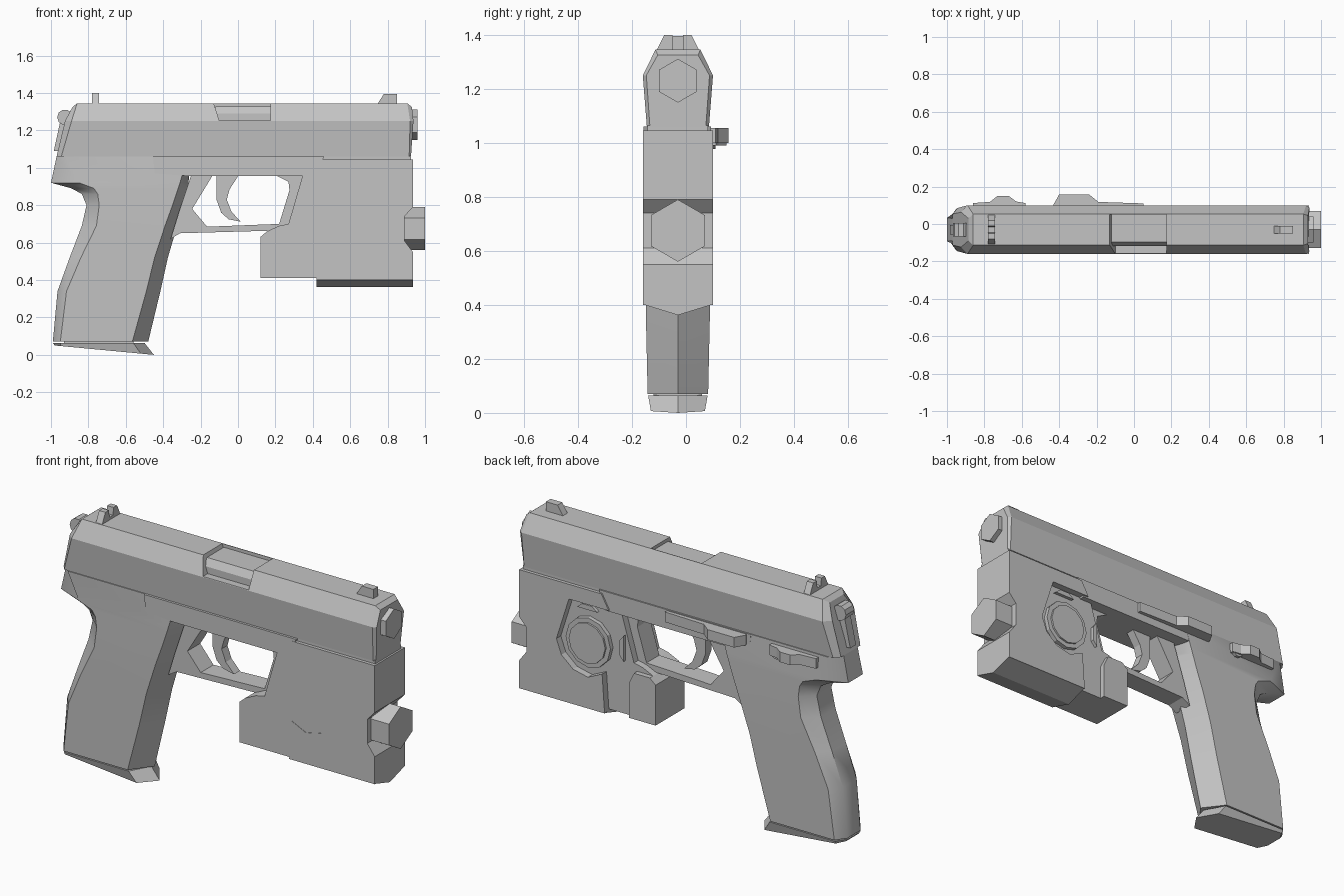
import bpy, bmesh, math

YC = -0.03  # centre plane of the body
grey = bpy.data.materials.new("plain grey")
grey.diffuse_color = (0.55, 0.55, 0.55, 1)


def loft(name, rings, smooth=None):
    """Skin a row of equal rings and cap both ends."""
    bm = bmesh.new()
    rows = [[bm.verts.new(p) for p in r] for r in rings]
    n = len(rows[0])
    for a, b in zip(rows, rows[1:]):
        for i in range(n):
            j = (i + 1) % n
            bm.faces.new((a[i], a[j], b[j], b[i]))
    bm.faces.new(rows[0][::-1])
    bm.faces.new(rows[-1])
    bmesh.ops.recalc_face_normals(bm, faces=bm.faces)
    me = bpy.data.meshes.new(name)
    bm.to_mesh(me)
    bm.free()
    me.materials.append(grey)
    ob = bpy.data.objects.new(name, me)
    bpy.context.collection.objects.link(ob)
    if smooth:
        bpy.ops.object.select_all(action='DESELECT')
        ob.select_set(True)
        bpy.context.view_layer.objects.active = ob
        bpy.ops.object.shade_smooth_by_angle(angle=math.radians(smooth))
    return ob


def side(name, pts, y0, y1):
    """Side profile (x, z) extruded across y."""
    return loft(name, [[(x, y, z) for x, z in pts] for y in (y0, y1)])


def along(name, pts, x0, x1):
    """Cross-section (y, z) extruded along x."""
    return loft(name, [[(x, y, z) for y, z in pts] for x in (x0, x1)])


def box(name, x0, x1, y0, y1, z0, z1):
    return along(name, [(y0, z0), (y1, z0), (y1, z1), (y0, z1)], x0, x1)


def ngon(cx, cy, r, n, turn=0.0):
    return [(cx + r * math.cos(turn + 2 * math.pi * i / n),
             cy + r * math.sin(turn + 2 * math.pi * i / n)) for i in range(n)]


# slide: faceted section with a sloped rear and a chamfered nose
section = [(-.115, 1.06), (-.13, 1.25), (-.083, 1.345), (.083, 1.345), (.13, 1.25), (.115, 1.06)]


def slide_ring(xs, s, drop=0):
    xs = xs + xs[::-1]
    return [(x, YC + y * s, z - (drop if z > 1.3 else 0)) for x, (y, z) in zip(xs, section)]


slide = loft("slide", [slide_ring([-.97, -.925, -.885], .72, .02),
                       slide_ring([-.945, -.89, -.86], 1),
                       slide_ring([.915, .92, .905], 1),
                       slide_ring([.925, .938, .93], .9, .02)])

# ejection opening with the chamber block inside it
cutter = side("opening_cutter", [(-.138, 1.37), (-.10, 1.253), (.175, 1.253), (.175, 1.37)], -.3, .05)
mod = slide.modifiers.new("opening", 'BOOLEAN')
mod.object = cutter
mod.operation = 'DIFFERENCE'
bpy.context.view_layer.objects.active = slide
bpy.ops.object.modifier_apply(modifier=mod.name)
bpy.data.objects.remove(cutter)
along("chamber_block", [(-.118, 1.24), (-.118, 1.29), (-.095, 1.327), (.052, 1.327), (.052, 1.24)], -.12, .18)

# barrel muzzle
along("muzzle", ngon(YC, 1.23, .081, 6, math.pi / 2), .88, .96)

# sights
along("rear_sight", [(-.11, 1.34), (-.08, 1.40), (-.05, 1.40), (-.045, 1.36),
                     (-.015, 1.36), (-.01, 1.40), (.02, 1.40), (.05, 1.34)], -.78, -.742)
side("front_sight", [(.745, 1.34), (.78, 1.395), (.85, 1.395), (.85, 1.34)], -.05, -.01)

# hammer and its rear plate
side("hammer", ngon(-.925, 1.27, .042, 10), -.066, .006)
side("hammer_body", [(-.985, 1.09), (-.95, 1.25), (-.88, 1.27), (-.90, 1.09)], -.055, -.005)

# grip with tail: z, back, back edge, front edge, front, half width
levels = [(.07, -.99, -.95, -.565, -.48, .112),
          (.34, -.965, -.917, -.49, -.415, .118),
          (.52, -.90, -.84, -.446, -.375, .121),
          (.69, -.835, -.757, -.39, -.325, .125),
          (.80, -.81, -.742, -.35, -.295, .125),
          (.86, -.835, -.75, -.33, -.28, .125),
          (.89, -.89, -.77, -.32, -.27, .125),
          (.92, -1.0, -.85, -.31, -.265, .125),
          (1.06, -.97, -.92, -.27, -.25, .12)]


def grip_ring(b, be, fe, f, w, zf):
    pts = [(f, 0), (fe, -w), (be, -w), (b, -w * .5), (b, w * .5), (be, w), (fe, w)]
    return [(x, YC + y, zf(x)) for x, y in pts]


loft("grip", [grip_ring(*l[1:], lambda x, z=l[0]: z) for l in levels], 38)

# magazine and its sloped base
box("magazine", -.93, -.56, YC - .09, YC + .09, .055, .08)
loft("magazine_base", [
    grip_ring(-.98, -.95, -.52, -.45, .10, lambda x: .05 * (-.45 - x) / .53),
    grip_ring(-.99, -.95, -.56, -.50, .11, lambda x: .064)])

# forward frame and rail under the slide
side("frame", [(-.455, 1.06), (-.445, .97), (-.28, .957), (.42, .957), (.46, 1.06)], YC - .128, YC + .122)
box("frame_rail", -.5, .925, YC - .112, YC + .112, 1.0, 1.065)

# trigger guard as one open loop
side("trigger_guard", [(-.25, .96), (-.135, .96), (-.245, .78), (-.165, .685), (.22, .70),
                       (.275, .88), (.27, .925), (.2, .96), (.40, .96), (.30, .69),
                       (.22, .665), (-.31, .65), (-.36, .62), (-.32, .75)], YC - .055, YC + .055)
side("trigger", [(-.115, .97), (-.115, .83), (-.09, .76), (-.05, .725), (.015, .712),
                 (-.035, .765), (-.06, .83), (-.045, .885), (.01, .97)], YC - .025, YC + .025)

# light module: core, outer shell, rear block and keel
side("module_core", [(.12, .41), (.12, .63), (.155, .66), (.22, .69), (.27, .70), (.345, .957),
                     (.40, .97), (.80, .97), (.80, .41)], -.158, .062)
side("module_shell", [(.44, 1.045), (.935, 1.045), (.935, .79), (.89, .74), (.89, .61),
                      (.935, .55), (.935, .40), (.42, .40), (.435, .61), (.52, .57), (.61, .59),
                      (.68, .65), (.71, .73), (.635, .965), (.395, .965)], -.16, .10)
side("module_rear_block", [(.12, .41), (.12, .63), (.155, .66), (.25, .66), (.28, .60), (.28, .41)], .05, .09)
along("module_keel", [(-.16, .402), (YC, .362), (.10, .402)], .42, .935)

# lamp
along("lamp", ngon(YC, .675, .115, 6, math.pi / 2), .87, 1.0)

# dial and buttons on the left of the module
side("dial", ngon(.53, .75, .135, 12), .05, .085)
side("dial_cap", ngon(.53, .75, .11, 12), .08, .095)
side("top_button", [(.48, .925), (.60, .925), (.57, .95), (.51, .95)], .05, .08)
side("rear_button", [(.32, .70), (.345, .73), (.345, .81), (.32, .84)], .05, .08)

# slide release lever with a raised thumb pad
loft("release_lever", [[(x, y, z) for x, y in ((-.43, .08), (-.43, .105), (-.40, .158), (-.24, .158),
                                               (-.19, .118), (.05, .11), (.05, .08))]
                       for z in (1.0, 1.055)])
# safety lever
loft("safety_lever", [[(x, y, z) for x, y in ((-.86, .08), (-.86, .112), (-.77, .118), (-.73, .15),
                                              (-.67, .15), (-.63, .12), (-.58, .112), (-.58, .08))]
                      for z in (.99, 1.045)])
# pivot of the safety lever
side("safety_pivot", ngon(-.62, 1.01, .035, 10), .06, .11)
